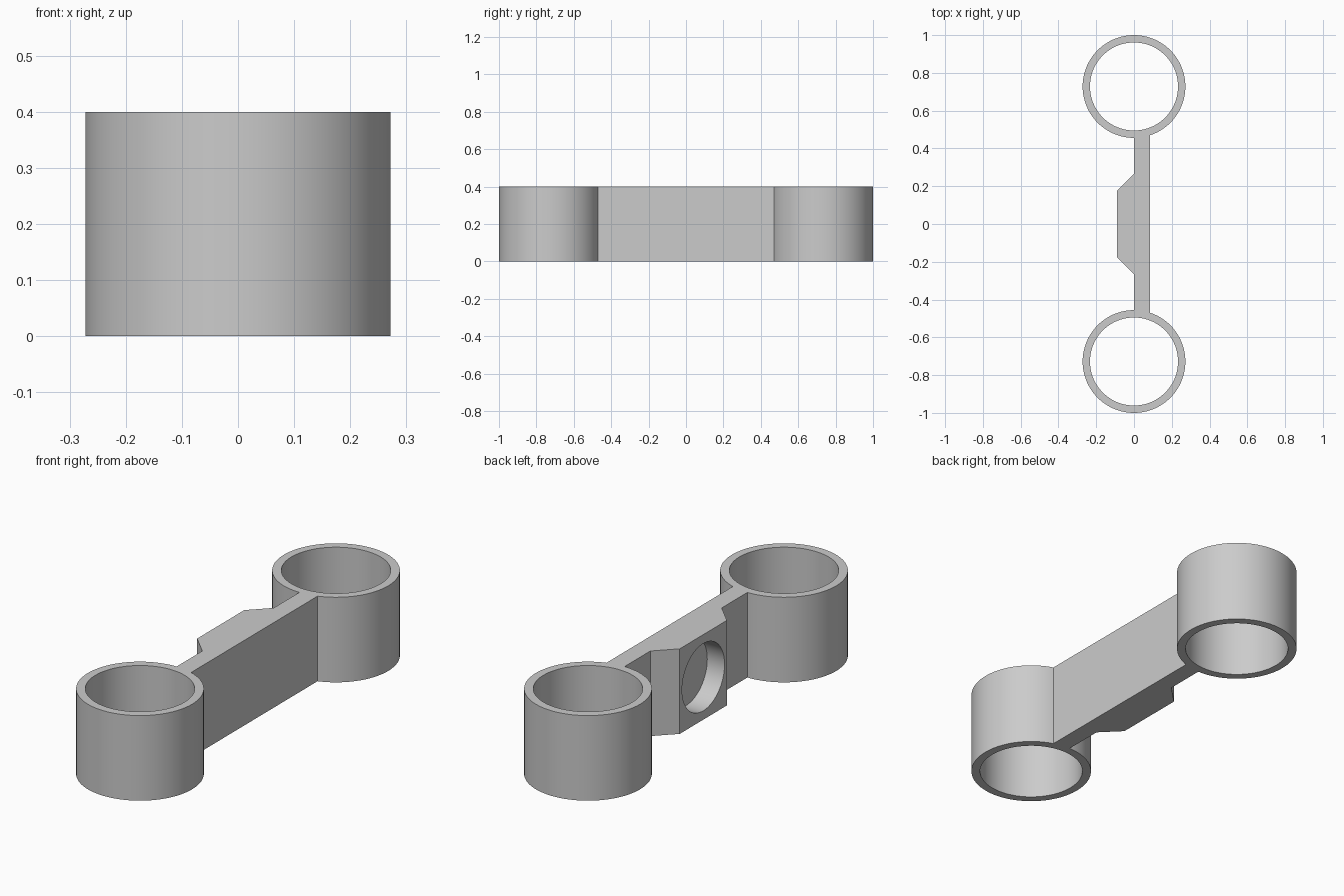
import bpy, bmesh
from math import acos, cos, sin, pi

if "Cube" in bpy.data.objects:
    bpy.data.objects.remove(bpy.data.objects["Cube"], do_unlink=True)

HEIGHT = 0.4
CENTRE_Y = 0.728
OUTER, INNER = 0.272, 0.233
BAR = 0.085           # bar thickness
BOSS = 0.09           # boss depth
SEGMENTS = 96


def arc(cy, radius, start, end, steps):
    return [(radius * cos(start + (end - start) * i / steps),
             cy + radius * sin(start + (end - start) * i / steps))
            for i in range(steps + 1)]


def add_loop(curve, points):
    spline = curve.splines.new('POLY')
    spline.points.add(len(points) - 1)
    for p, (x, y) in zip(spline.points, points):
        p.co = (x, y, 0, 1)
    spline.use_cyclic_u = True


grey = bpy.data.materials.new("plain grey")
grey.use_nodes = True
colour = (0.6, 0.6, 0.6, 1)
grey.diffuse_color = colour
grey.node_tree.nodes["Principled BSDF"].inputs["Base Color"].default_value = colour

# Plan outline: front ring, bar, back ring, chamfered boss
a = acos(BAR / OUTER)
outline = arc(-CENTRE_Y, OUTER, pi / 2, a + 2 * pi, SEGMENTS)
outline += arc(CENTRE_Y, OUTER, -a, 1.5 * pi, SEGMENTS)
outline += [(0, 0.265), (-BOSS, 0.175), (-BOSS, -0.175), (0, -0.265)]

curve = bpy.data.curves.new("double_ring_holder", 'CURVE')
curve.dimensions = '2D'
curve.fill_mode = 'BOTH'
curve.extrude = HEIGHT / 2
add_loop(curve, outline)
for side in (-1, 1):
    add_loop(curve, arc(side * CENTRE_Y, INNER, 0, 2 * pi, SEGMENTS)[:-1])

holder = bpy.data.objects.new("double_ring_holder", curve)
holder.location.z = HEIGHT / 2
bpy.context.collection.objects.link(holder)
bpy.ops.object.select_all(action='DESELECT')
holder.select_set(True)
bpy.context.view_layer.objects.active = holder
bpy.ops.object.convert(target='MESH')
holder = bpy.context.object

# Weld the caps to the walls
bm = bmesh.new()
bm.from_mesh(holder.data)
bmesh.ops.remove_doubles(bm, verts=bm.verts, dist=0.0001)
bmesh.ops.recalc_face_normals(bm, faces=bm.faces)
bm.to_mesh(holder.data)
bm.free()
holder.data.materials.clear()
holder.data.materials.append(grey)

# Round blind pocket in the boss face
bpy.ops.mesh.primitive_cylinder_add(vertices=64, radius=0.158, depth=2 * BOSS,
                                    location=(-BOSS, 0, HEIGHT / 2),
                                    rotation=(0, pi / 2, 0))
cutter = bpy.context.object
cutter.name = "pocket_cutter"
cutter.data.materials.append(grey)
pocket = holder.modifiers.new("pocket", 'BOOLEAN')
pocket.operation = 'DIFFERENCE'
pocket.solver = 'EXACT'
pocket.object = cutter

bpy.ops.object.select_all(action='DESELECT')
holder.select_set(True)
bpy.context.view_layer.objects.active = holder
bpy.ops.object.modifier_apply(modifier=pocket.name)
bpy.data.objects.remove(cutter, do_unlink=True)
bpy.ops.object.shade_smooth_by_angle(angle=pi / 6)
